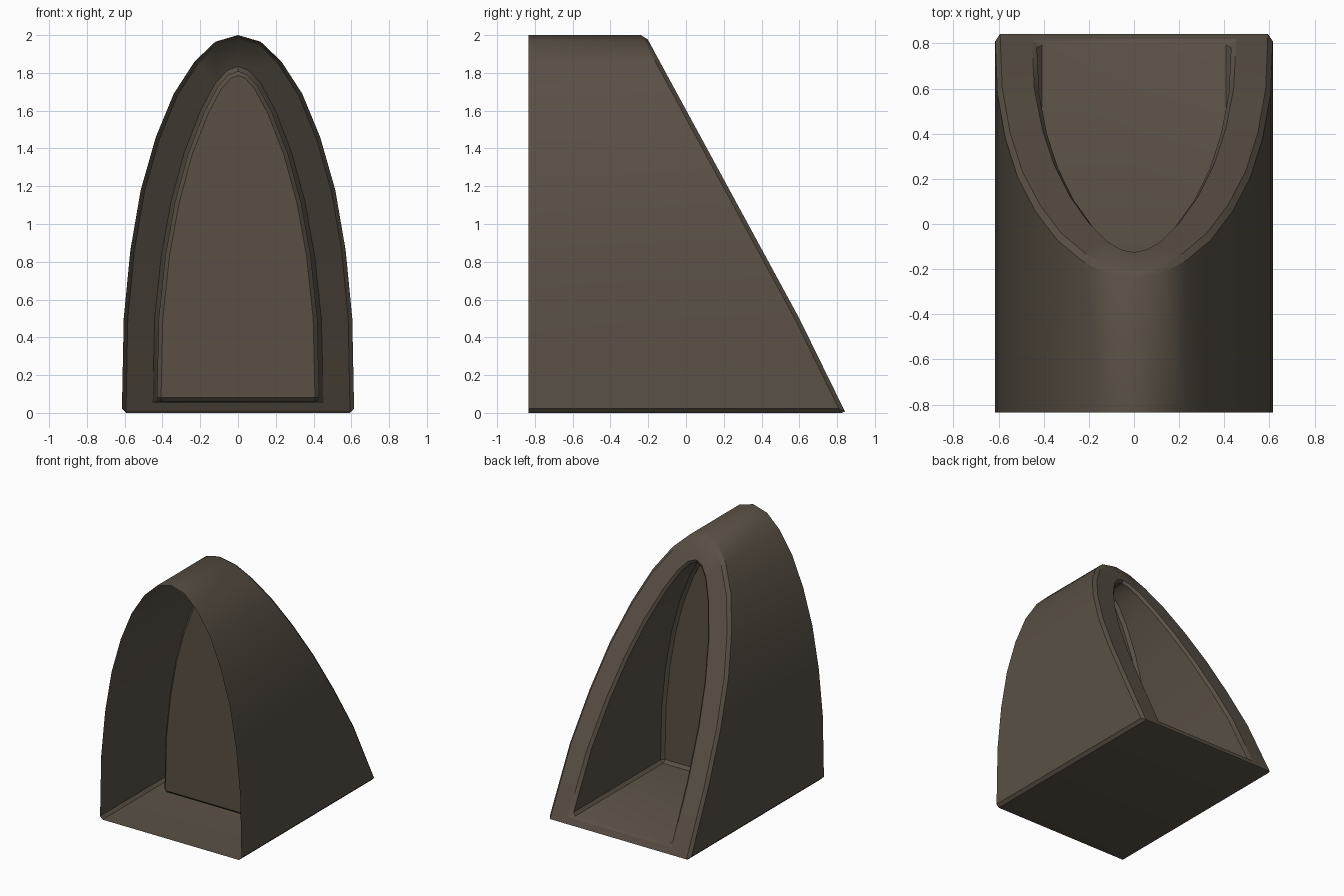
import bpy, bmesh

if "Cube" in bpy.data.objects:
    bpy.data.objects.remove(bpy.data.objects["Cube"])

# Right half of the arch outlines as (x, z), from floor to apex
OUTER = [(.615, 0), (.605, .5), (.57, .86), (.515, 1.18), (.435, 1.46),
         (.34, 1.69), (.23, 1.86), (.12, 1.965), (0, 2)]
INNER = [(.43, .06), (.42, .5), (.385, .83), (.335, 1.11), (.265, 1.37),
         (.18, 1.59), (.105, 1.73), (.05, 1.79), (0, 1.81)]
FRONT, PANEL = -.835, -.32


def slant(z):
    """Depth of the sloping back face at height z."""
    return .845 - .49 * z if z < .5 else .6 - (z - .5) * .815 / 1.5


def ring(bm, half, depth):
    loop = half + [(-x, z) for x, z in reversed(half[:-1])]
    return [bm.verts.new((x, depth(z), z)) for x, z in loop]


# Arched shell: open front, sloping rear rim, recess ending in a flat panel
bm = bmesh.new()
rings = [ring(bm, OUTER, lambda z: FRONT),
         ring(bm, OUTER, slant),
         ring(bm, INNER, slant),
         ring(bm, INNER, lambda z: PANEL)]
for a, b in zip(rings, rings[1:]):
    for i in range(len(a)):
        j = (i + 1) % len(a)
        bm.faces.new((a[i], b[i], b[j], a[j]))
bm.faces.new(rings[-1][::-1])

mesh = bpy.data.meshes.new("arched_shell")
bm.to_mesh(mesh)
bm.free()
shell = bpy.data.objects.new("arched_shell", mesh)
bpy.context.collection.objects.link(shell)

# Dark brown finish
mat = bpy.data.materials.new("dark_brown")
mat.diffuse_color = (.10, .08, .06, 1)
mat.use_nodes = True
mat.node_tree.nodes["Principled BSDF"].inputs["Base Color"].default_value = mat.diffuse_color
mesh.materials.append(mat)

# Small chamfer on all hard edges
bpy.context.view_layer.objects.active = shell
shell.select_set(True)
bev = shell.modifiers.new("chamfer", 'BEVEL')
bev.width = .022
bev.segments = 1
bev.limit_method = 'ANGLE'
bev.angle_limit = .92
bev.use_clamp_overlap = False
bpy.ops.object.modifier_apply(modifier=bev.name)
bpy.ops.object.shade_smooth_by_angle(angle=.6)
